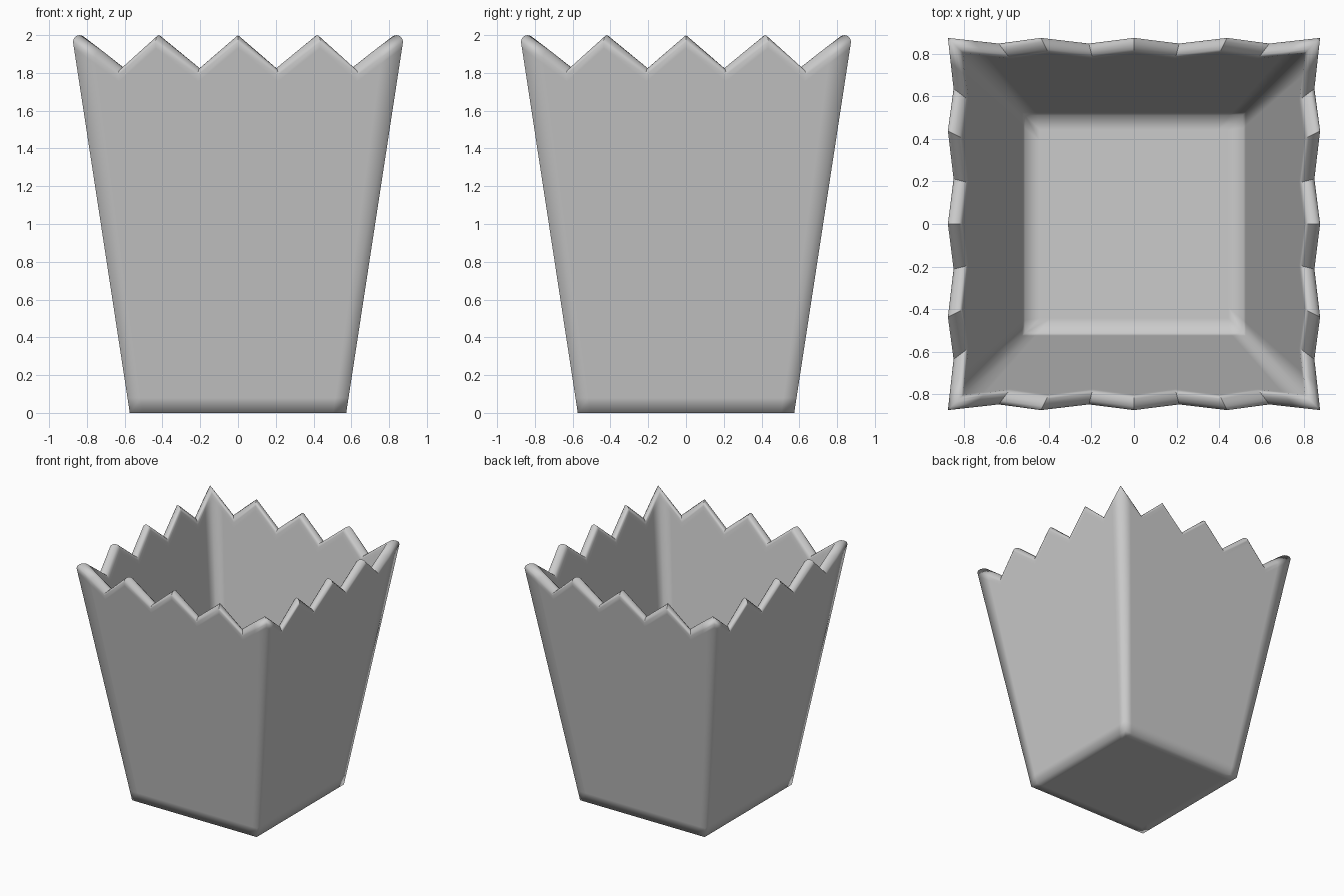
import bpy, bmesh, math

if "Cube" in bpy.data.objects:
    bpy.data.objects.remove(bpy.data.objects["Cube"])

BASE, SLOPE, WALL, FLOOR = 0.573, 0.153, 0.07, 0.06
R = WALL / 2
# positions along one side: corner, support column, then peaks and valleys
FRACS = [-1, -0.88, -0.75, -0.5, -0.25, 0, 0.25, 0.5, 0.75, 0.88]


def rim_height(f):
    """Zigzag rim: peaks at multiples of 0.5, valleys between."""
    t = abs(f) % 0.5
    return 2.0 - 0.175 * min(t, 0.5 - t) / 0.25


def half(z):
    return BASE + SLOPE * z


bm = bmesh.new()


def ring(profile):
    """Square ring; profile(f) gives (half width, z) for a side fraction."""
    verts = []
    for k in range(4):
        c, s = round(math.cos(k * math.pi / 2)), round(math.sin(k * math.pi / 2))
        for f in FRACS:
            w, z = profile(f)
            x, y = f * w, -w
            verts.append(bm.verts.new((c * x - s * y, s * x + c * y, z)))
    return verts


def rim(angle):
    """One ring of the rounded lip, angle 0 outside to pi inside."""
    def profile(f):
        zc = rim_height(f) - R
        return half(zc) - R + R * math.cos(angle), zc + R * math.sin(angle)
    return profile


# underside, outer wall, rounded zigzag lip, inner wall, floor
profiles = [lambda f: (BASE - 0.07, 0), lambda f: (BASE, 0),
            lambda f: (half(0.08), 0.08),
            lambda f: (half(rim_height(f) - 0.07), rim_height(f) - 0.07)]
profiles += [rim(math.pi * i / 6) for i in range(7)]
profiles += [lambda f: (half(rim_height(f) - 0.07) - WALL, rim_height(f) - 0.07),
             lambda f: (half(FLOOR + 0.08) - WALL, FLOOR + 0.08),
             lambda f: (half(FLOOR) - WALL, FLOOR),
             lambda f: (half(FLOOR) - WALL - 0.07, FLOOR)]
rings = [ring(p) for p in profiles]
n = len(rings[0])
for a, b in zip(rings, rings[1:]):
    for i in range(n):
        j = (i + 1) % n
        bm.faces.new((a[i], a[j], b[j], b[i]))
bm.faces.new(rings[0][::-1])
bm.faces.new(rings[-1])
bmesh.ops.recalc_face_normals(bm, faces=bm.faces[:])
for face in bm.faces:
    face.smooth = True
# keep the zigzag points crisp along the lip
for a, b in zip(rings[3:11], rings[4:12]):
    for i in range(n):
        if FRACS[i % len(FRACS)] not in (-0.88, 0.88, -1):
            e = bm.edges.get((a[i], b[i]))
            if e and e.calc_face_angle(0) > math.radians(30):
                e.smooth = False

mesh = bpy.data.meshes.new("zigzag_bucket")
bm.to_mesh(mesh)
bm.free()
bucket = bpy.data.objects.new("zigzag_bucket", mesh)
bpy.context.collection.objects.link(bucket)
